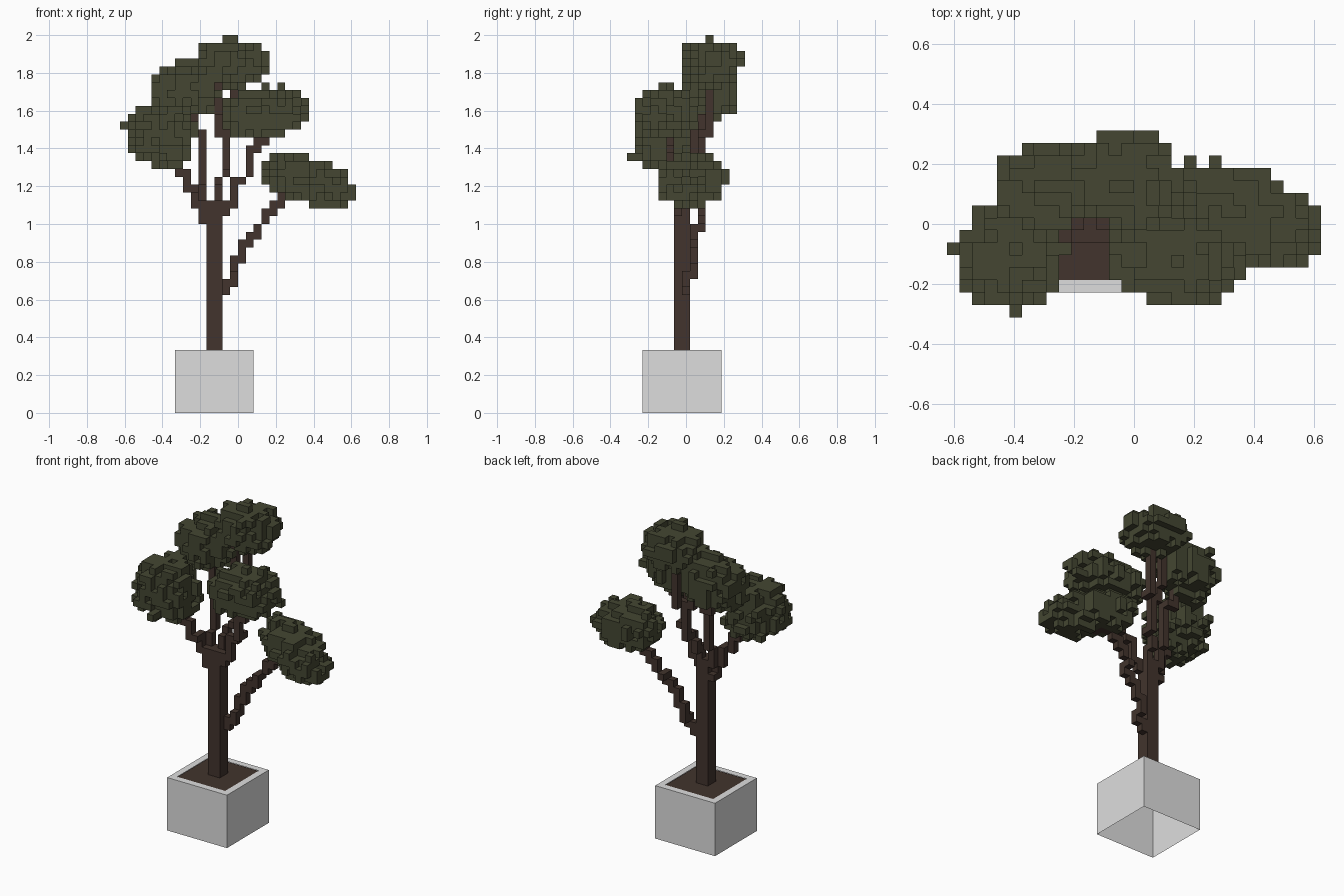
import bpy, bmesh, math, random
from mathutils import Vector

if "Cube" in bpy.data.objects:
    bpy.data.objects.remove(bpy.data.objects["Cube"])

random.seed(7)
V = 1 / 24  # block size


def material(name, rgb):
    m = bpy.data.materials.new(name)
    m.diffuse_color = (*rgb, 1)
    m.use_nodes = True
    m.node_tree.nodes["Principled BSDF"].inputs["Base Color"].default_value = m.diffuse_color
    return m


LEAF = material("leaf_green", (0.058, 0.062, 0.032))
BARK = material("bark_brown", (0.054, 0.034, 0.026))
STONE = material("planter_grey", (0.73, 0.73, 0.73))


def cell(p):
    return (math.floor(p[0] / V), round(p[1] / V), math.floor(p[2] / V))


def finish(name, bm, mat):
    me = bpy.data.meshes.new(name)
    bm.to_mesh(me)
    bm.free()
    me.materials.append(mat)
    ob = bpy.data.objects.new(name, me)
    bpy.context.collection.objects.link(ob)
    return ob


def blocks(name, cells, solid, mat):
    """Mesh of the exposed block faces only."""
    bm = bmesh.new()
    for c in sorted(cells):
        centre = Vector(((c[0] + .5) * V, c[1] * V, (c[2] + .5) * V))
        for axis in range(3):
            for s in (-1, 1):
                n = list(c)
                n[axis] += s
                if tuple(n) in solid:
                    continue
                d, u, w = Vector(), Vector(), Vector()
                d[axis] = s * V / 2
                u[(axis + 1) % 3] = V / 2
                w[(axis + 2) % 3] = s * V / 2
                bm.faces.new([bm.verts.new(centre + d + q) for q in
                              (-u - w, u - w, u + w, -u + w)])
    bmesh.ops.remove_doubles(bm, verts=bm.verts, dist=1e-5)
    finish(name, bm, mat)


def path(points):
    """Blocks along a polyline."""
    out = set()
    for a, b in zip(points, points[1:]):
        a, b = Vector(a), Vector(b)
        n = int((b - a).length / V * 5) + 1
        out |= {cell(a.lerp(b, i / n)) for i in range(n + 1)}
    return out


def blob(centre, radii, sy=0, sz=0):
    """Ragged ellipsoid of leaf blocks, sheared along x by sy and sz."""
    out = set()
    lo = cell([c - 1.4 * r - V for c, r in zip(centre, radii)])
    hi = cell([c + 1.4 * r + V for c, r in zip(centre, radii)])
    for x in range(max(lo[0], -15), min(hi[0], 14) + 1):
        dx = (x + .5) * V - centre[0]
        for y in range(max(lo[1], -7), min(hi[1], 7) + 1):
            for z in range(lo[2], min(hi[2], 47) + 1):
                q = (dx, y * V - centre[1] - sy * dx, (z + .5) * V - centre[2] - sz * dx)
                d = sum(abs(q[i] / radii[i]) ** 2.2 for i in range(3))
                if d < 1.12 - 0.65 * random.random():
                    out.add((x, y, z))
    return out


# trunk: two by two blocks
trunk = {(x, y, z) for x in (-4, -3) for y in (-1, 0) for z in range(8, 27)}

# branches
branches = {
    "low_right_branch": [(-.06, 0, .64), (-.06, 0, .70), (-.02, .01, .70), (-.02, .04, .73),
                         (-.02, .04, .78), (.02, .04, .82), (.02, .04, .87), (.06, .04, .90),
                         (.10, .05, .97), (.14, .08, 1.02), (.18, .08, 1.08), (.27, .08, 1.14),
                         (.39, .04, 1.19)],
    "left_branch": [(-.18, -.02, 1.02), (-.19, -.03, 1.09), (-.23, -.05, 1.14),
                    (-.27, -.08, 1.23), (-.31, -.1, 1.3), (-.44, -.12, 1.5)],
    "back_left_branch": [(-.19, 0, 1.1), (-.19, .04, 1.3), (-.19, .06, 1.45),
                         (-.23, .07, 1.55), (-.27, .09, 1.66)],
    "back_branch": [(-.10, 0, 1.12), (-.10, .04, 1.24), (-.06, .06, 1.26), (-.06, .09, 1.44),
                    (-.10, .1, 1.5), (-.10, .12, 1.8)],
    "top_branch": [(-.06, .09, 1.42), (-.02, .12, 1.55), (-.02, .13, 1.8)],
    "front_branch": [(-.07, -.03, 1.08), (-.02, -.04, 1.13), (-.02, -.04, 1.22), (.06, -.06, 1.26),
                     (.06, -.08, 1.38), (.14, -.1, 1.43), (.14, -.12, 1.58)],
}
wood = {"trunk": trunk}
for k, pts in branches.items():
    wood[k] = path(pts)

# leaf clusters: centre, radii, shears
clusters = {
    "right_leaves": ((.37, .045, 1.225), (.26, .165, .135), -.3, -.2),
    "left_leaves": ((-.41, -.11, 1.465), (.185, .185, .18)),
    "front_leaves": ((.125, -.11, 1.59), (.24, .165, .14), -.1, .12),
    "top_leaves": ((-.03, .15, 1.855), (.195, .175, .135)),
    "back_leaves": ((-.285, .13, 1.70), (.19, .16, .17), 0, .1),
}
leaves = {k: blob(*v) for k, v in clusters.items()}
# outermost tips
leaves["left_leaves"] |= {cell((-.60, -.08, 1.52)), cell((-.56, -.08, 1.52)), cell((-.40, -.29, 1.37)),
                          cell((-.40, -.25, 1.37))}
leaves["right_leaves"] |= {cell((x, y, z)) for x in (.56, .60) for y in (-.08, 0) for z in (1.14, 1.2)}
leaves["top_leaves"] = {c for c in leaves["top_leaves"] if c[2] < 47}
leaves["top_leaves"] |= {cell((x, .12, z)) for x in (-.06, -.02) for z in (1.94, 1.98)}
leaves["top_leaves"] |= {cell((x, .29, 1.84)) for x in (-.02, .02, .06)}

solid = set().union(*wood.values(), *leaves.values())
used = set()
for group, mat in ((wood, BARK), (leaves, LEAF)):
    for k, cells in group.items():
        blocks(k, cells - used, solid, mat)
        used |= cells

# planter: open-bottomed box with a rim around the soil
CX, CY, H = -3 * V, -.5 * V, 8 * V


def square(bm, r, z):
    return [bm.verts.new((CX + a * r, CY + b * r, z)) for a, b in ((-1, -1), (1, -1), (1, 1), (-1, 1))]


bm = bmesh.new()
rings = [square(bm, 5 * V, 0), square(bm, 5 * V, H), square(bm, 4 * V, H)]
for a, b in zip(rings, rings[1:]):
    for i in range(4):
        j = (i + 1) % 4
        bm.faces.new((a[i], a[j], b[j], b[i]))
finish("planter", bm, STONE)

bm = bmesh.new()
bm.faces.new(square(bm, 4 * V, H - .002))
finish("soil", bm, BARK)
